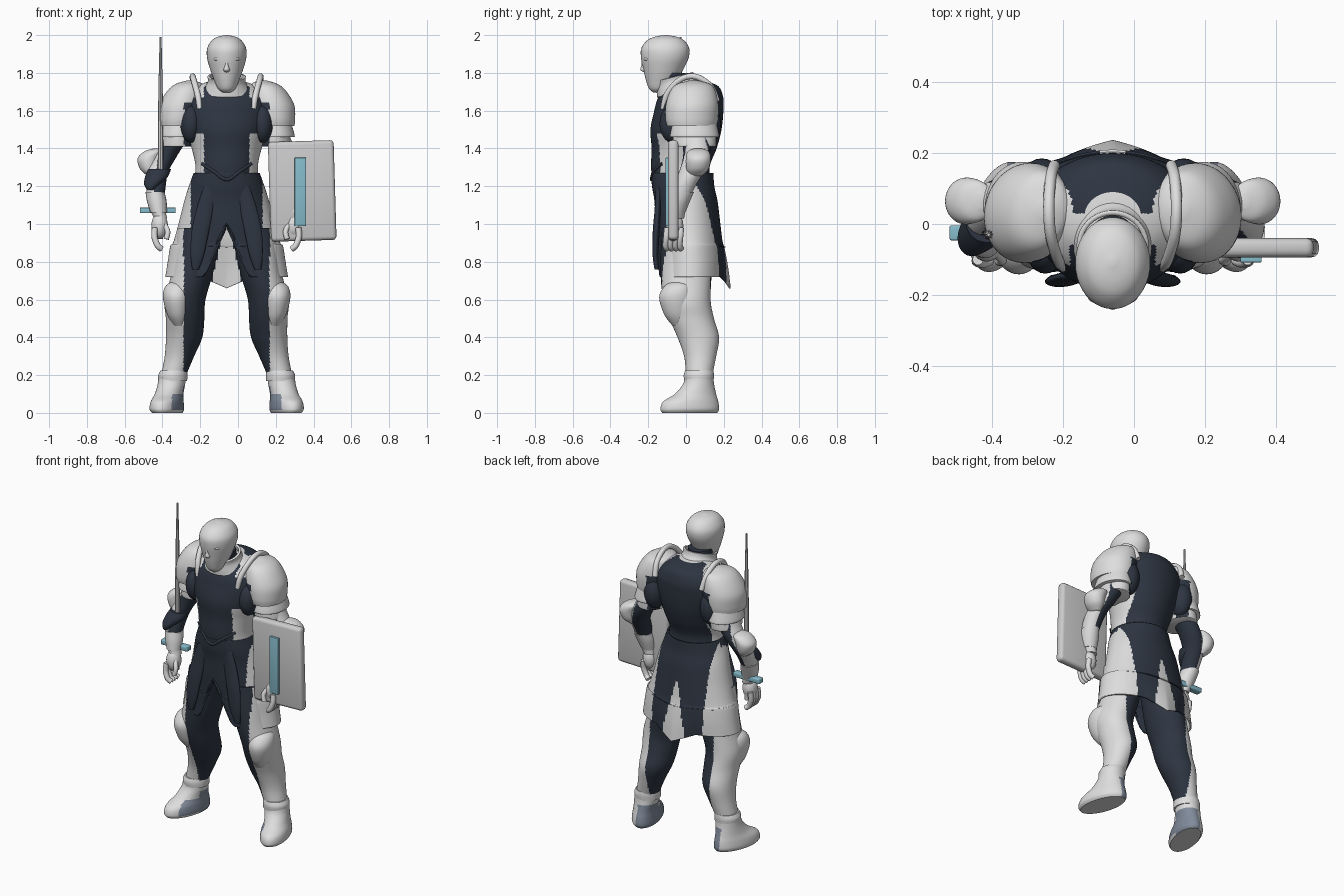
import bpy, bmesh, math
from mathutils import Vector, Matrix

if "Cube" in bpy.data.objects:
    bpy.data.objects.remove(bpy.data.objects["Cube"], do_unlink=True)

CENTRE = -.06  # the figure stands beside the origin; the shield balances it


def material(name, r, g, b):
    mat = bpy.data.materials.new(name)
    mat.use_nodes = True
    mat.diffuse_color = (r, g, b, 1)
    mat.node_tree.nodes["Principled BSDF"].inputs["Base Color"].default_value = (r, g, b, 1)
    return mat


LIGHT = material("light_armour", .73, .73, .73)
DARK = material("dark_cloth", .027, .036, .054)
SLATE = material("slate_leather", .22, .26, .33)
STEEL = material("shield_steel", .61, .6, .61)
BLUE = material("pale_blue", .24, .5, .6)


def finish(name, bm, mats, rule=None, angle=40):
    """Turn a bmesh into a shaded object, colouring its faces by a rule."""
    bmesh.ops.recalc_face_normals(bm, faces=bm.faces)
    if rule:
        for face in bm.faces:
            p = face.calc_center_median()
            face.material_index = int(rule(abs(p.x - CENTRE), p.y, p.z))
    mesh = bpy.data.meshes.new(name)
    bm.to_mesh(mesh)
    bm.free()
    obj = bpy.data.objects.new(name, mesh)
    bpy.context.collection.objects.link(obj)
    for mat in mats:
        mesh.materials.append(mat)
    bpy.ops.object.select_all(action="DESELECT")
    obj.select_set(True)
    bpy.context.view_layer.objects.active = obj
    bpy.ops.object.shade_smooth_by_angle(angle=math.radians(angle))
    return obj


def smooth_path(points, steps):
    """Catmull-Rom interpolation of tuples of any length."""
    pts = [Vector(p) for p in points]
    out = []
    for i in range(len(pts) - 1):
        a, b, c, d = pts[max(i - 1, 0)], pts[i], pts[i + 1], pts[min(i + 2, len(pts) - 1)]
        for k in range(steps):
            t = k / steps
            out.append(b + (c - a) * (t / 2) + (a * 2 - b * 5 + c * 4 - d) * (t * t / 2)
                       + (b * 3 - a - c * 3 + d) * (t ** 3 / 2))
    return out + [pts[-1]]


def loft(name, rings, mats, rule=None, side=1, steps=6, segs=40, turn=0, tilt=0,
         caps=True, shape=None):
    """Skin level ellipses given as (x, y, z, x radius, y radius)."""
    bm = bmesh.new()
    loops = []
    for x, y, z, rx, ry in smooth_path(rings, steps):
        loop = []
        for k in range(segs):
            a = math.tau * k / segs
            dx, dy = rx * math.cos(a), ry * math.sin(a)
            dx, dy = (dx * math.cos(turn) - dy * math.sin(turn),
                      dx * math.sin(turn) + dy * math.cos(turn))
            p = Vector((x + dx, y + dy, z + tilt * dy))
            if shape:
                p = shape(p)
            loop.append(bm.verts.new((CENTRE + side * p.x, p.y, p.z)))
        loops.append(loop)
    for low, high in zip(loops, loops[1:]):
        for k in range(segs):
            n = (k + 1) % segs
            bm.faces.new((low[k], low[n], high[n], high[k]))
    if caps:
        bm.faces.new(loops[0])
        bm.faces.new(loops[-1])
    return finish(name, bm, mats, rule)


def ball(name, centre, radii, mat, side=1):
    bm = bmesh.new()
    place = Matrix.Translation((CENTRE + side * centre[0], centre[1], centre[2]))
    bmesh.ops.create_uvsphere(bm, u_segments=24, v_segments=16, radius=1,
                              matrix=place @ Matrix.Diagonal((*radii, 1)))
    finish(name, bm, [mat])


def rod(name, points, radius, mat, side=1):
    """A round rod that follows a smooth path."""
    curve = bpy.data.curves.new(name, "CURVE")
    curve.dimensions = "3D"
    curve.bevel_depth, curve.bevel_resolution, curve.use_fill_caps = radius, 3, True
    spline = curve.splines.new("POLY")
    path = smooth_path(points, 6)
    spline.points.add(len(path) - 1)
    for point, p in zip(spline.points, path):
        point.co = (CENTRE + side * p.x, p.y, p.z, 1)
    curve.materials.append(mat)
    obj = bpy.data.objects.new(name, curve)
    bpy.context.collection.objects.link(obj)


def box(name, centre, size, mat, bevel, lean=0):
    bm = bmesh.new()
    bmesh.ops.create_cube(bm, size=1, matrix=Matrix.Translation(centre)
                          @ Matrix.Rotation(lean, 4, "Y") @ Matrix.Diagonal((*size, 1)))
    bmesh.ops.bevel(bm, geom=bm.edges[:], offset=bevel, segments=3, affect="EDGES", profile=.5)
    finish(name, bm, [mat])


def torso_rule(x, y, z):
    if y < .03:
        if z > 1.67:
            return x < .12 and y < -.06
        return x < (.24 if z > 1.48 else .12 if z > 1.27 else .17)
    return x < min(.1 + max(1.76 - z, 0) * 1.1, .25 if z > 1.48 else .15)


def skirt_rule(x, y, z):
    if y < 0:
        return x < .19
    return (1.05 - z) * .23 < x < .18


def skirt_shape(p):
    # The front opens in an upturned V, the back hem trails to a point
    if p.y < 0:
        return Vector((p.x, p.y, max(p.z, 1 - abs(p.x) * 2.2)))
    low = max(0, min(1, (.92 - p.z) * 5))
    tail = max(0, 1 - abs(p.x) / .14) * low
    return p + Vector((0, .032 * tail, -.06 * tail))


def shoulder_rule(x, y, z):
    return x < .225 and z < 1.64 and abs(y - .04) > .06


def arm_rule(x, y, z):
    return z > 1.17 and x < .385 - max(z - 1.25, 0) * .3


def boot_rule(x, y, z):
    return x < .297 and z < .14 if y > .03 else x < .29 and .015 < z < .1


# Head with a simple face
loft("head", [(0, -.155, 1.695, .018, .015), (0, -.145, 1.715, .045, .05),
              (0, -.13, 1.76, .066, .082), (0, -.12, 1.82, .088, .106),
              (0, -.112, 1.88, .104, .126), (0, -.11, 1.93, .103, .127),
              (0, -.108, 1.97, .08, .1), (0, -.108, 1.99, .05, .062),
              (0, -.108, 2, .008, .01)], [LIGHT])
loft("nose", [(0, -.2, 1.8, .012, .015), (0, -.215, 1.815, .018, .026),
              (0, -.22, 1.84, .011, .016), (0, -.222, 1.88, .008, .012)], [LIGHT])
ball("mouth", (0, -.193, 1.765), (.032, .016, .016), LIGHT)
loft("neck", [(0, 0, 1.62, .085, .1), (0, -.04, 1.7, .075, .085), (0, -.065, 1.8, .07, .078)], [DARK])

# Torso, collar and waist trim
loft("torso", [(0, -.02, 1.2, .18, .155), (0, -.03, 1.3, .165, .155), (0, -.01, 1.4, .185, .172),
               (0, 0, 1.5, .215, .188), (0, .015, 1.6, .235, .183), (0, .025, 1.67, .22, .172),
               (0, .035, 1.73, .155, .135), (0, .02, 1.76, .08, .07)],
     [LIGHT, DARK], torso_rule, steps=10, segs=160)
collar = loft("collar", [(0, -.035, 1.7, .135, .118), (0, -.045, 1.725, .115, .11),
                         (0, -.055, 1.755, .1, .1), (0, -.06, 1.78, .102, .098)],
              [LIGHT], tilt=.25, caps=False)
collar.modifiers.new("thickness", "SOLIDIFY").thickness = .014
rod("waist_chevron", [(-.13, -.126, 1.32), (-.07, -.168, 1.28), (0, -.183, 1.235),
                      (.07, -.168, 1.28), (.13, -.126, 1.32)], .009, DARK)

# Armoured skirt, open in front below the hips
skirt = loft("skirt", [(0, .025, .72, .325, .18), (0, .025, .8, .312, .18),
                       (0, .02, .885, .298, .178), (0, .02, .9, .284, .174),
                       (0, .01, 1, .255, .172), (0, 0, 1.12, .225, .167),
                       (0, -.015, 1.2, .2, .165), (0, -.02, 1.27, .175, .165)],
             [LIGHT, DARK], skirt_rule, steps=10, segs=160, caps=False, shape=skirt_shape)
skirt.modifiers.new("thickness", "SOLIDIFY").thickness = .01

for side, word in ((1, "left_"), (-1, "right_")):
    ball(word + "brow", (.036, -.2, 1.873), (.036, .026, .012), LIGHT, side)

    # Shoulder plates, each lame overlapping the next
    loft(word + "shoulder_plate",
         [(.25, .03, 1.52, .108, .132), (.245, .03, 1.56, .117, .14), (.235, .032, 1.63, .122, .14),
          (.215, .036, 1.7, .102, .122), (.2, .04, 1.74, .072, .09), (.19, .04, 1.76, .02, .02)],
         [LIGHT, DARK], shoulder_rule, side, segs=64, turn=.2)
    for k in range(2):
        drop = .05 * k
        loft(word + "shoulder_lame_" + str(k + 1),
             [(.255, .045, 1.46 - drop, .1 - drop / 3, .125 - drop / 3),
              (.255, .045, 1.47 - drop, .105 - drop / 3, .13 - drop / 3),
              (.245, .045, 1.54 - drop, .095 - drop / 3, .115)],
             [LIGHT, DARK], shoulder_rule, side, segs=64)
    rod(word + "shoulder_ridge", [(.14, -.12, 1.61), (.155, -.1, 1.69), (.175, -.03, 1.765),
                                  (.18, .05, 1.78), (.175, .13, 1.73), (.165, .165, 1.65)],
        .016, LIGHT, side)
    ball(word + "armpit", (.19, -.07, 1.53), (.055, .07, .1), DARK, side)
    ball(word + "rear_shoulder", (.2, .11, 1.53), (.065, .075, .11), DARK, side)

    # Arm, dark along its inner side
    loft(word + "arm", [(.35, -.05, 1.03, .035, .04), (.37, -.04, 1.1, .042, .045),
                        (.375, -.01, 1.2, .052, .06), (.365, .03, 1.28, .058, .065),
                        (.325, .055, 1.36, .062, .07), (.275, .055, 1.45, .065, .075),
                        (.22, .05, 1.6, .07, .08)],
         [LIGHT, DARK], arm_rule, side, segs=64)
    loft(word + "wrist_cuff", [(.36, -.05, 1.06, .043, .046), (.37, -.035, 1.12, .052, .056),
                               (.38, -.02, 1.17, .05, .062)], [LIGHT], side=side)
    loft(word + "elbow_guard", [(.395, .05, 1.255, .025, .035), (.41, .06, 1.29, .048, .058),
                                (.412, .065, 1.345, .06, .066), (.385, .065, 1.385, .05, .055),
                                (.37, .065, 1.4, .015, .02)], [LIGHT], side=side)

    # Hand with curled fingers
    ball(word + "palm", (.355, -.06, .99), (.044, .046, .068), LIGHT, side)
    for k in range(4):
        y = -.1 + .025 * k
        rod(word + "finger_" + str(k + 1), [(.38, y, .98), (.382, y - .005, .93),
                                            (.365, y - .008, .885), (.345, y, .868)], .016, LIGHT, side)
    rod(word + "thumb", [(.33, -.08, 1), (.312, -.1, .96), (.32, -.105, .92)], .014, LIGHT, side)

    # Leg, dark inside and plated outside
    loft(word + "leg", [(.29, .07, .14, .06, .065), (.28, .07, .2, .066, .07),
                        (.25, .075, .3, .078, .085), (.225, .065, .4, .096, .11),
                        (.22, .03, .5, .102, .118), (.22, .005, .6, .108, .125),
                        (.18, 0, .75, .11, .135), (.14, 0, .98, .12, .13)],
         [LIGHT, DARK], lambda x, y, z: z > .2 and x < .228, side, segs=96)
    loft(word + "knee_guard", [(.25, -.03, .46, .03, .04), (.26, -.045, .52, .055, .07),
                               (.265, -.05, .61, .072, .092), (.26, -.04, .67, .065, .075),
                               (.25, -.03, .7, .03, .04)], [LIGHT], side=side)
    loft(word + "ankle_band", [(.285, .068, .17, .076, .078), (.285, .068, .2, .077, .08),
                               (.28, .07, .225, .07, .075)], [LIGHT], side=side)

    # Boot, turned outward
    loft(word + "boot", [(.315, .02, 0, .072, .15), (.317, .02, .02, .083, .16),
                         (.315, .025, .06, .08, .15), (.305, .05, .1, .072, .112),
                         (.293, .066, .15, .072, .084), (.288, .07, .19, .073, .075)],
         [LIGHT, SLATE], boot_rule, side, segs=64, turn=.28)

    # Hanging cloth tabs in front of the thighs
    loft(word + "front_tab", [(.165, -.155, .76, .018, .012), (.155, -.162, .84, .036, .015),
                              (.14, -.158, .96, .046, .018), (.115, -.15, 1.08, .045, .016),
                              (.08, -.145, 1.2, .04, .015)], [DARK], side=side)

# Dark wrap on the sword arm
loft("right_forearm_wrap", [(.405, -.065, 1.18, .016, .022), (.395, -.045, 1.21, .042, .045),
                            (.372, -.02, 1.25, .06, .055), (.355, .01, 1.29, .06, .062)],
     [DARK], side=-1)

# Shield with its raised blue bar
box("shield", (.34, -.067, 1.175), (.348, .054, .528), STEEL, .02, -.03)
box("shield_bar", (.33, -.099, 1.17), (.06, .018, .362), BLUE, .002)

# Sword held upright in the right hand
loft("sword_blade", [(.35, -.03, 1.07, .016, .016), (.35, -.03, 1.6, .013, .013),
                     (.35, -.03, 1.99, .005, .005)], [STEEL], side=-1, segs=8)
box("sword_guard", (-.425, -.025, 1.072), (.19, .042, .03), BLUE, .005)
rod("sword_grip", [(.35, -.03, 1.06), (.35, -.035, .92)], .014, STEEL, -1)
